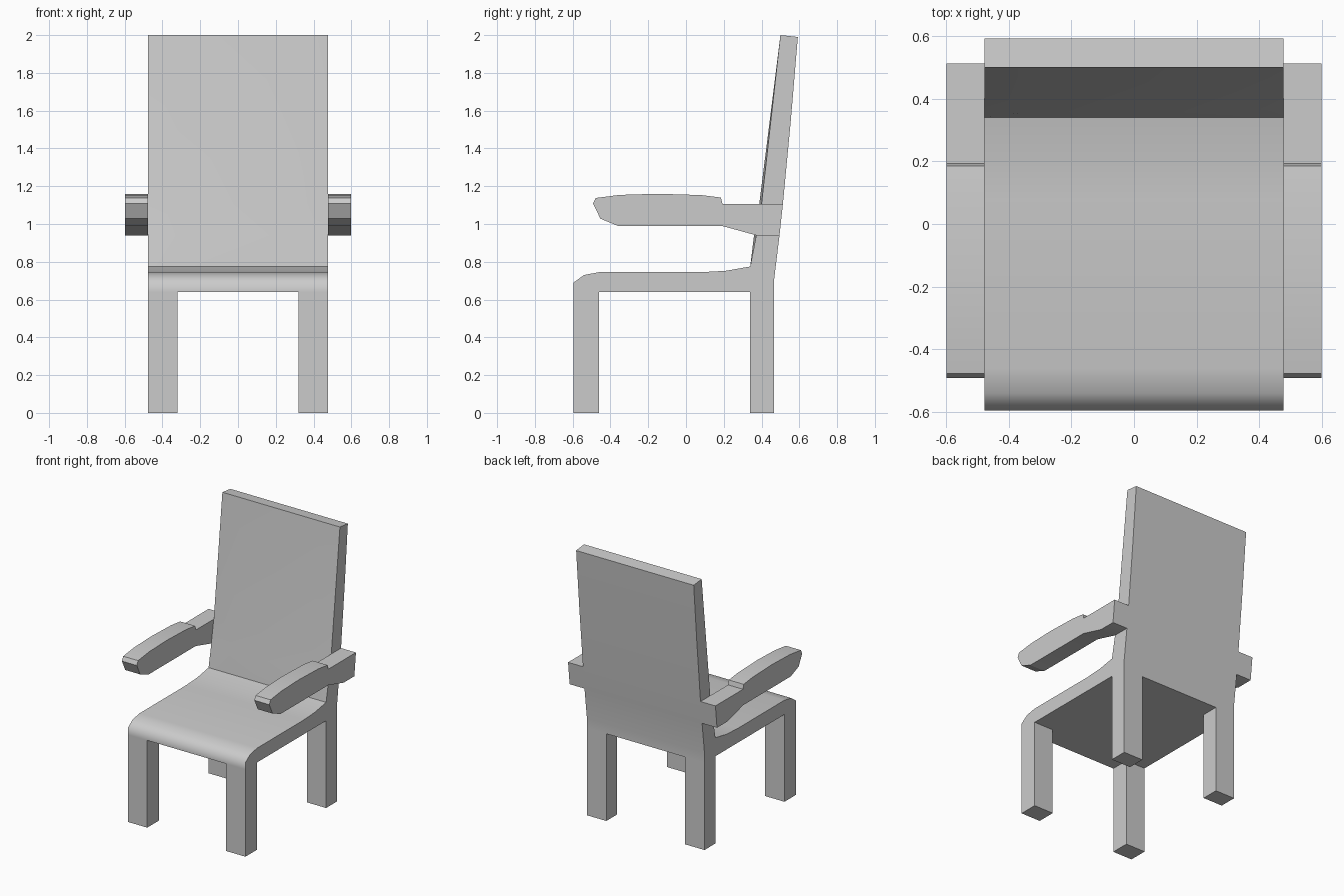
import bpy, bmesh, math

if "Cube" in bpy.data.objects:
    bpy.data.objects.remove(bpy.data.objects["Cube"])


def loft(name, sections, smooth_deg):
    """Skin matching (y, z) outlines placed at successive x positions."""
    bm = bmesh.new()
    rings = [[bm.verts.new((x, y, z)) for y, z in outline] for x, outline in sections]
    n = len(rings[0])
    for a, b in zip(rings, rings[1:]):
        for i in range(n):
            j = (i + 1) % n
            bm.faces.new((a[i], a[j], b[j], b[i]))
    bm.faces.new(rings[0])
    bm.faces.new(rings[-1])
    bmesh.ops.recalc_face_normals(bm, faces=bm.faces)
    mesh = bpy.data.meshes.new(name)
    bm.to_mesh(mesh)
    bm.free()
    obj = bpy.data.objects.new(name, mesh)
    bpy.context.collection.objects.link(obj)
    bpy.ops.object.select_all(action='DESELECT')
    obj.select_set(True)
    bpy.context.view_layer.objects.active = obj
    bpy.ops.object.shade_smooth_by_angle(angle=math.radians(smooth_deg))
    return obj


def mirror_x(obj):
    obj.modifiers.new("mirror", 'MIRROR').use_axis[0] = True


HALF, INNER = 0.477, 0.32


def body_outline(low, high):
    """Seat and back side profile; low/high set the backrest front near the arms."""
    return [(-0.595, 0.64), (-0.595, 0.69), (-0.54, 0.73), (-0.46, 0.745),
            (0.08, 0.745), (0.21, 0.752), (0.34, 0.775), (low, 0.94),
            (high, 1.107), (0.5, 2.0), (0.592, 1.99), (0.555, 1.55),
            (0.513, 1.107), (0.495, 0.94), (0.467, 0.71), (0.467, 0.64),
            (0.34, 0.64)]


# Seat and backrest, with the backrest front easing back at its side edges
centre, edge = body_outline(0.36, 0.388), body_outline(0.372, 0.4)
loft("seat_and_back", [(-HALF, edge), (-INNER, centre), (INNER, centre), (HALF, edge)], 60)

# Legs
for name, y0, y1 in (("front_legs", -0.595, -0.46), ("back_legs", 0.34, 0.467)):
    box = [(y0, 0), (y1, 0), (y1, 0.64), (y0, 0.64)]
    mirror_x(loft(name, [(INNER, box), (HALF, box)], 30))

# Armrests: padded front with a stepped bracket behind
arm = [(-0.492, 1.108), (-0.477, 1.138), (-0.35, 1.154), (-0.15, 1.16),
       (0.08, 1.153), (0.185, 1.14), (0.193, 1.107), (0.513, 1.107),
       (0.495, 0.94), (0.372, 0.94), (0.19, 0.99), (-0.36, 0.99), (-0.453, 1.028)]
mirror_x(loft("armrests", [(HALF, arm), (0.598, arm)], 20))
